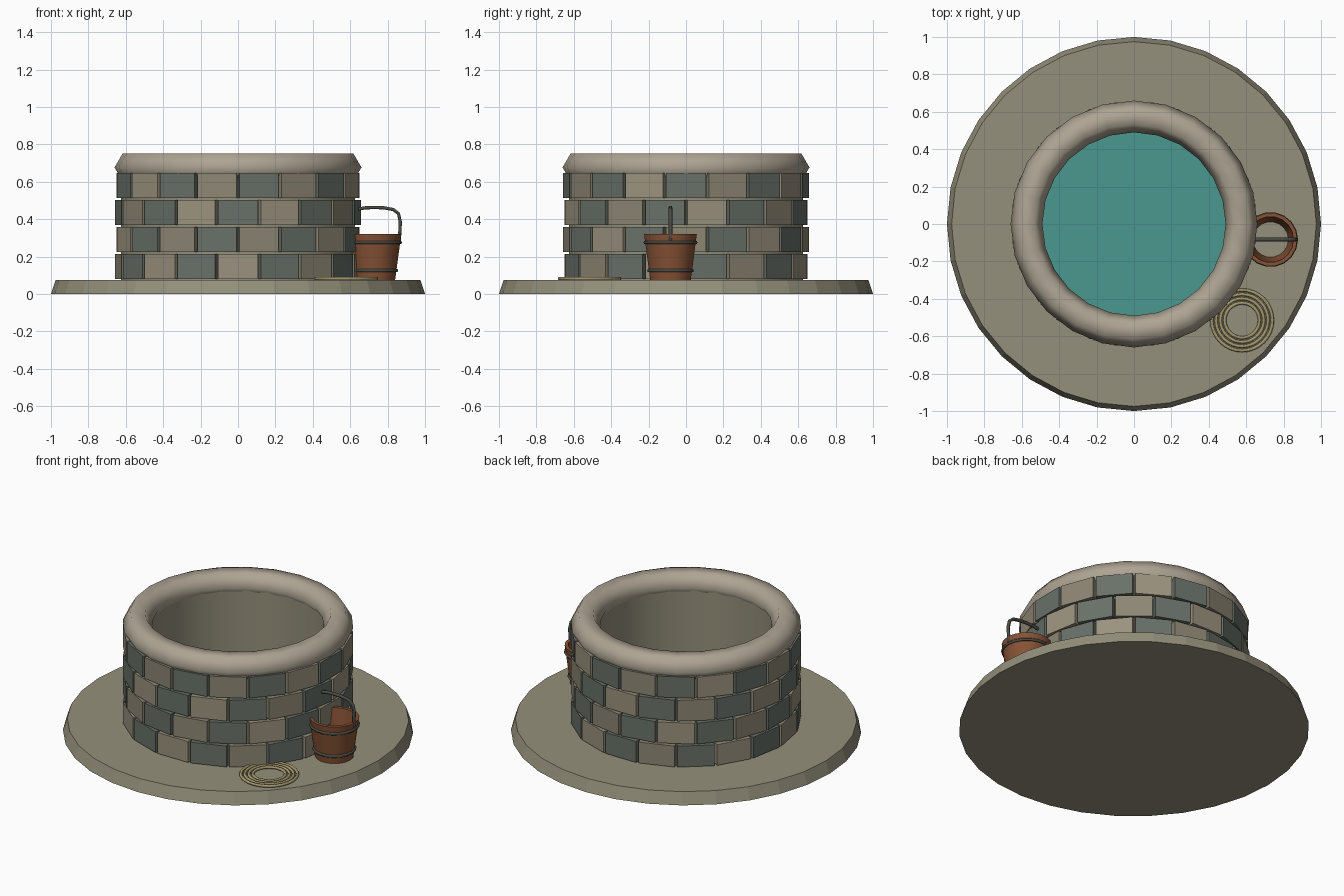
import bpy, bmesh
from math import sin, cos, pi, radians
from mathutils import Matrix, Vector

if "Cube" in bpy.data.objects:
    bpy.data.objects.remove(bpy.data.objects["Cube"])


def material(name, rgb):
    m = bpy.data.materials.new(name)
    m.diffuse_color = (*rgb, 1)
    m.use_nodes = True
    m.node_tree.nodes["Principled BSDF"].inputs["Base Color"].default_value = m.diffuse_color
    return m


STONE = material("base_stone", (0.30, 0.28, 0.20))
RIM = material("rim_stone", (0.42, 0.37, 0.29))
TAN = material("tan_brick", (0.33, 0.29, 0.21))
WARM = material("warm_brick", (0.27, 0.24, 0.175))
DARK = material("dark_brick", (0.14, 0.165, 0.14))
WATER = material("water", (0.07, 0.31, 0.28))
WOOD = material("wood", (0.24, 0.085, 0.035))
IRON = material("iron", (0.07, 0.07, 0.06))
ROPE = material("rope", (0.38, 0.32, 0.16))


def finish(name, bm, mats, loc=(0, 0, 0), smooth=None):
    bmesh.ops.recalc_face_normals(bm, faces=bm.faces)
    me = bpy.data.meshes.new(name)
    bm.to_mesh(me)
    bm.free()
    for m in mats:
        me.materials.append(m)
    ob = bpy.data.objects.new(name, me)
    ob.location = loc
    bpy.context.collection.objects.link(ob)
    if smooth:
        bpy.ops.object.select_all(action='DESELECT')
        ob.select_set(True)
        bpy.context.view_layer.objects.active = ob
        bpy.ops.object.shade_smooth_by_angle(angle=radians(smooth))
    return ob


def lathe(name, profile, n, mat, loc=(0, 0, 0), closed=True, smooth=None):
    """Revolve (radius, z) points; an open profile gets its ends capped."""
    bm = bmesh.new()
    rings = [[bm.verts.new((r * cos(2 * pi * i / n), r * sin(2 * pi * i / n), z))
              for i in range(n)] for r, z in profile]
    count = len(rings)
    for k in range(count if closed else count - 1):
        a, b = rings[k], rings[(k + 1) % count]
        for i in range(n):
            j = (i + 1) % n
            bm.faces.new((a[i], a[j], b[j], b[i]))
    if not closed:
        bm.faces.new(rings[0])
        if count > 1:
            bm.faces.new(rings[-1])
    return finish(name, bm, [mat], loc, smooth)


def ring(name, major, minor, z, n, sides, mat, loc=(0, 0, 0)):
    prof = [(major + minor * cos(2 * pi * k / sides), z + minor * sin(2 * pi * k / sides))
            for k in range(sides)]
    return lathe(name, prof, n, mat, loc, smooth=75)


# Ground slab
lathe("base_slab", [(1.0, 0), (0.975, 0.075)], 32, STONE, closed=False)

# Shaft lining, water and rounded rim
lathe("shaft_wall", [(0.625, 0.07), (0.625, 0.66), (0.505, 0.66), (0.505, 0.07)],
      32, STONE, smooth=30)
lathe("water_surface", [(0.51, 0.10), (0.51, 0.12)], 32, WATER, closed=False)
ring("rim", 0.575, 0.085, 0.677, 24, 6, RIM)

# Four staggered brick courses, 18 flat bricks each
for row in range(4):
    bm = bmesh.new()
    for k in range(18):
        ang = radians(-90 + 20 * k + (10 if row % 2 else 0))
        mat = (Matrix.Rotation(ang, 4, 'Z')
               @ Matrix.Translation((0.60, 0, 0.147 + 0.1445 * row))
               @ Matrix.Diagonal((0.10, 0.213, 0.132, 1)))
        verts = bmesh.ops.create_cube(bm, size=1, matrix=mat)['verts']
        tone = 2 if (k + row // 2) % 2 else (k // 2 + row) % 2
        for f in {f for v in verts for f in v.link_faces}:
            f.material_index = tone
    finish(f"brick_course_{row + 1}", bm, [TAN, WARM, DARK])

# Bucket: open tapered tube with two hoops
B = (0.73, -0.083, 0)
lathe("bucket", [(0.11, 0.075), (0.143, 0.32), (0.123, 0.32), (0.095, 0.075)],
      18, WOOD, B, smooth=30)
for name, r, z in (("lower_hoop", 0.118, 0.125), ("upper_hoop", 0.138, 0.276)):
    ring(name, r, 0.009, z, 18, 6, IRON, B)

# Bucket handle: bent rod
half = [(0.132, 0.27), (0.138, 0.385), (0.128, 0.43), (0.10, 0.452), (0.05, 0.461)]
path = half + [(0, 0.463)] + [(-x, z) for x, z in reversed(half)]
cu = bpy.data.curves.new("handle_path", 'CURVE')
cu.dimensions = '3D'
cu.bevel_depth = 0.010
cu.bevel_resolution = 1
cu.use_fill_caps = True
sp = cu.splines.new('POLY')
sp.points.add(len(path) - 1)
for p, (x, z) in zip(sp.points, path):
    p.co = (x, 0, z, 1)
cu.materials.append(IRON)
handle = bpy.data.objects.new("bucket_handle", cu)
handle.location = B
bpy.context.collection.objects.link(handle)

# Coil of rope on the slab
for i, r in enumerate((0.162, 0.139, 0.116, 0.093)):
    ring(f"rope_loop_{i + 1}", r, 0.009, 0.083, 32, 6, ROPE, (0.578, -0.515, 0))
